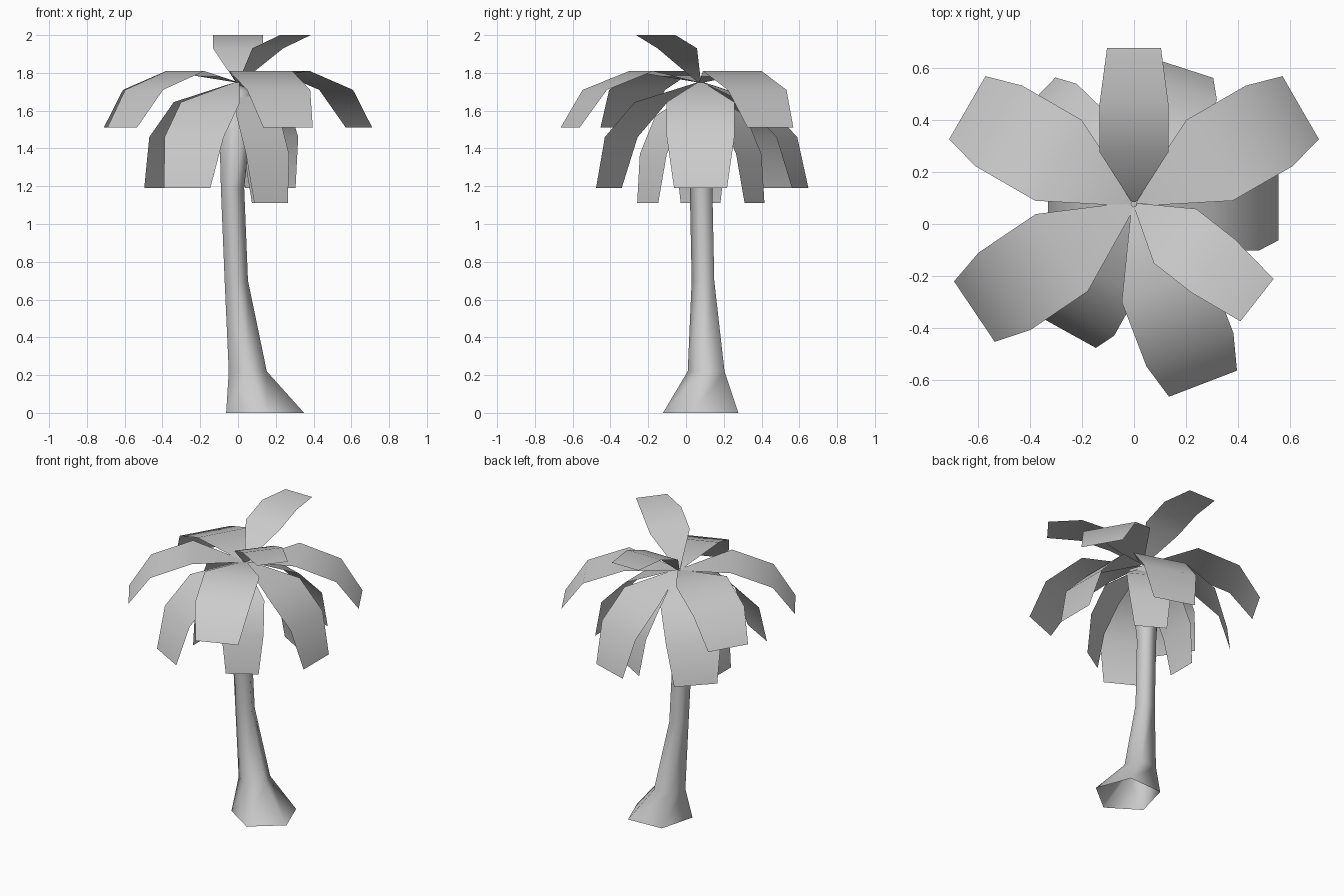
import bpy, bmesh
from math import sin, cos, radians
from mathutils import Vector

cube = bpy.data.objects.get("Cube")
if cube:
    bpy.data.objects.remove(cube)

grey = bpy.data.materials.new("light_grey")
grey.use_nodes = True
grey.diffuse_color = (0.6, 0.6, 0.6, 1)
grey.node_tree.nodes["Principled BSDF"].inputs["Base Color"].default_value = (0.6, 0.6, 0.6, 1)


def finish(name, bm):
    """Turn a bmesh into a smooth shaded grey object."""
    for f in bm.faces:
        f.smooth = True
    mesh = bpy.data.meshes.new(name)
    bm.to_mesh(mesh)
    bm.free()
    mesh.materials.append(grey)
    obj = bpy.data.objects.new(name, mesh)
    bpy.context.collection.objects.link(obj)
    return obj


def bridge(bm, lower, upper, closed):
    """Join two rows of vertices with quads."""
    n = len(lower)
    for i in range(n if closed else n - 1):
        j = (i + 1) % n
        bm.faces.new((lower[i], lower[j], upper[j], upper[i]))


# Leaning five-sided trunk: centre x, centre y, height, radius
TRUNK = [(0.14, 0.095, 0, 0.217), (0.05, 0.115, 0.22, 0.106), (-0.01, 0.095, 0.7, 0.065),
         (-0.03, 0.085, 1.19, 0.065), (-0.01, 0.08, 1.7, 0.1)]
bm = bmesh.new()
rings = []
for cx, cy, z, r in TRUNK:
    angles = [radians(57 + 72 * k) for k in range(5)]
    rings.append([bm.verts.new((cx + r * cos(a), cy + r * sin(a), z)) for a in angles])
for low, high in zip(rings, rings[1:]):
    bridge(bm, low, high, True)
tip = bm.verts.new((0, 0.08, 1.74))
for i in range(5):
    bm.faces.new((rings[-1][i], rings[-1][(i + 1) % 5], tip))
finish("trunk", bm)

# Frond tiers: scale of the width, (reach, height) of each crease, directions in degrees
TIERS = {
    "rising_frond": (0.74, [(0.01, 1.75), (0.2, 1.93), (0.385, 2.0), (0.6, 2.0)], [90, -38]),
    "spreading_frond": (1, [(0.01, 1.75), (0.335, 1.81), (0.6, 1.71), (0.74, 1.51)],
                        [30, 150, 214, 291]),
    "drooping_frond": (1, [(0.01, 1.75), (0.3, 1.645), (0.48, 1.46), (0.555, 1.19)],
                       [0, 72, 136, 241]),
    "hanging_frond": (0.75, [(0.01, 1.72), (0.2, 1.57), (0.295, 1.37), (0.33, 1.11)],
                      [60, 180, 302]),
}
HALF_WIDTHS = [0.015, 0.179, 0.179, 0.14]
ROOT = Vector((0, 0.077, 0))

for name, (scale, profile, directions) in TIERS.items():
    for number, degrees in enumerate(directions, 1):
        a = radians(degrees)
        out, side = Vector((cos(a), sin(a), 0)), Vector((-sin(a), cos(a), 0))
        bm = bmesh.new()
        rows = []
        for (reach, z), half in zip(profile, HALF_WIDTHS):
            centre = ROOT + out * reach + Vector((0, 0, z))
            rows.append([bm.verts.new(centre + side * half * scale * s) for s in (1, -1)])
        for near, far in zip(rows, rows[1:]):
            bridge(bm, near, far, False)
        finish(f"{name}_{number}", bm)
